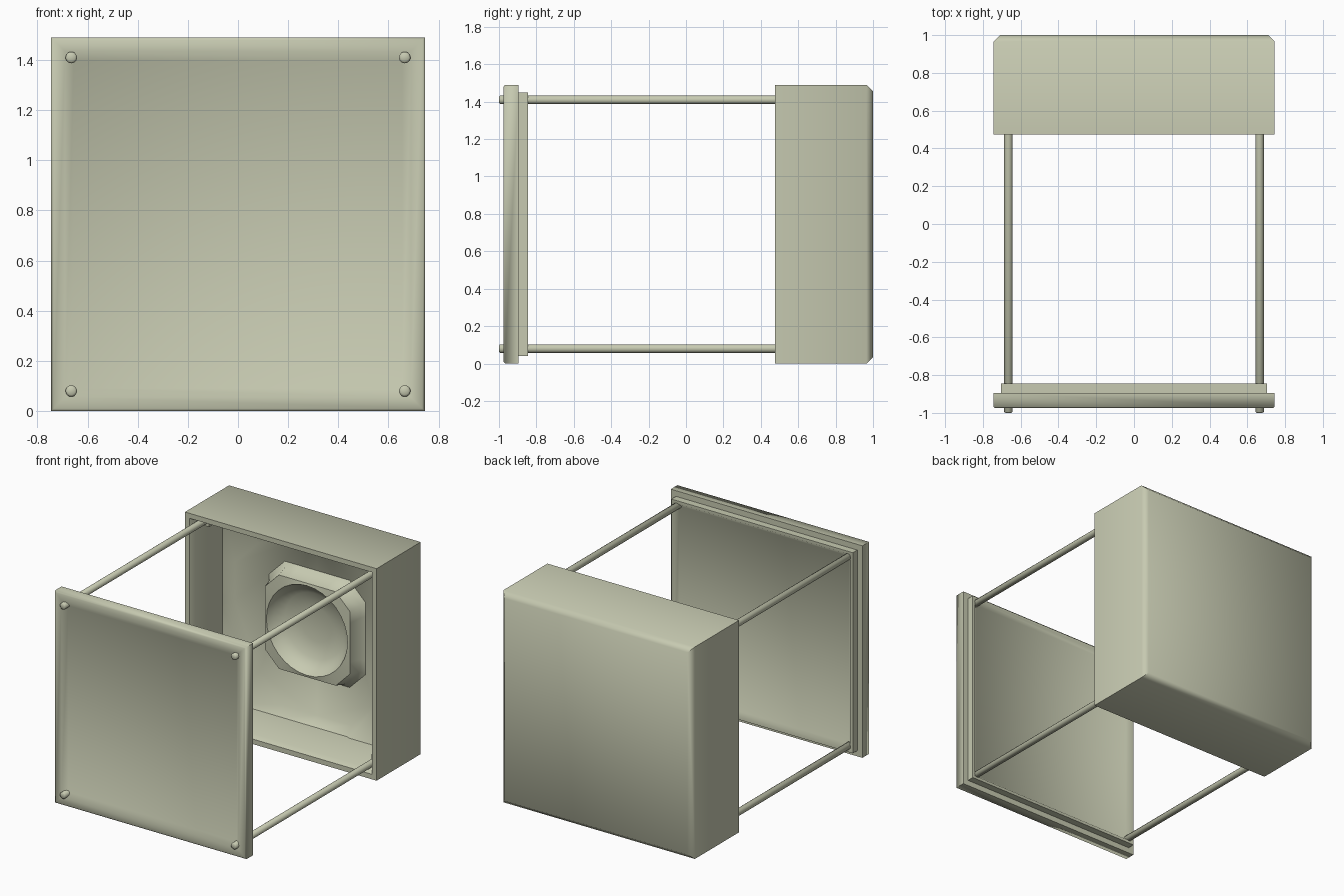
import bpy
import bmesh
import math

MID = 0.745  # height of the centre axis

cube = bpy.data.objects.get("Cube")
if cube:
    bpy.data.objects.remove(cube, do_unlink=True)

paint = bpy.data.materials.new("pale_olive")
paint.use_nodes = True
colour = (0.57, 0.59, 0.44, 1)
paint.diffuse_color = colour
paint.node_tree.nodes["Principled BSDF"].inputs["Base Color"].default_value = colour


def ring(bm, count, cx, cz, half, sides, y, corner=2):
    """Polygon loop with flats at distance half; a low corner value trims its corners."""
    step = math.tau / sides
    verts = []
    for i in range(count):
        a = math.tau * i / count + math.pi / 4
        off = abs(a - round(a / step) * step)
        r = half * min(1 / math.cos(off), corner / math.cos(step / 2 - off))
        verts.append(bm.verts.new((cx + r * math.cos(a), y, cz + r * math.sin(a))))
    return verts


def loft(name, rings, count=16, cx=0, cz=MID):
    """Skin the rings along the y axis and cap both ends."""
    bm = bmesh.new()
    loops = [ring(bm, count, cx, cz, *spec) for spec in rings]
    for a, b in zip(loops, loops[1:]):
        for i in range(count):
            j = (i + 1) % count
            bm.faces.new((a[i], a[j], b[j], b[i]))
    bm.faces.new(loops[0])
    bm.faces.new(loops[-1])
    bmesh.ops.recalc_face_normals(bm, faces=bm.faces)
    mesh = bpy.data.meshes.new(name)
    bm.to_mesh(mesh)
    bm.free()
    mesh.materials.append(paint)
    obj = bpy.data.objects.new(name, mesh)
    bpy.context.collection.objects.link(obj)
    bpy.ops.object.select_all(action='DESELECT')
    obj.select_set(True)
    bpy.context.view_layer.objects.active = obj
    bpy.ops.object.shade_smooth_by_angle(angle=math.radians(60))


# Front cover: shallow recessed panel, raised rim and stepped rear lip
loft("front_cover", [
    (0.655, 4, -0.95), (0.69, 4, -0.975), (0.735, 4, -0.975),
    (0.745, 4, -0.968), (0.745, 4, -0.895), (0.705, 4, -0.895),
    (0.705, 4, -0.845), (0.685, 4, -0.845), (0.66, 4, -0.87)], count=4)

# Rear housing: chamfered back and an open front
loft("rear_housing", [
    (0.71, 4, 1.0), (0.745, 4, 0.965), (0.745, 4, 0.475), (0.71, 4, 0.475),
    (0.69, 4, 0.51), (0.69, 4, 0.93)], count=4)

# Liner with an octagonal well
loft("inner_liner", [(0.70, 4, 0.925), (0.70, 4, 0.80), (0.64, 8, 0.88)])

# Hub: square collar with trimmed corners and a round bowl in it
trim = 1.18
loft("hub", [
    (0.39, 4, 0.89, trim), (0.35, 4, 0.86, trim), (0.33, 4, 0.77, trim),
    (0.315, 32, 0.765), (0.29, 32, 0.81), (0.23, 32, 0.85),
    (0.12, 32, 0.875)], count=32)

# Four support rods with small seats inside the housing
for side, sx in (("left", 1), ("right", -1)):
    for level, sz in (("upper", 1), ("lower", -1)):
        x, z = sx * 0.665, MID + sz * 0.665
        loft(f"{level}_{side}_rod",
             [(0.015, 16, -1.0), (0.023, 16, -0.994), (0.023, 16, 0.81)],
             cx=x, cz=z)
        loft(f"{level}_{side}_rod_seat",
             [(0.035, 4, 0.58), (0.035, 4, 0.66)], count=4, cx=x, cz=z)
